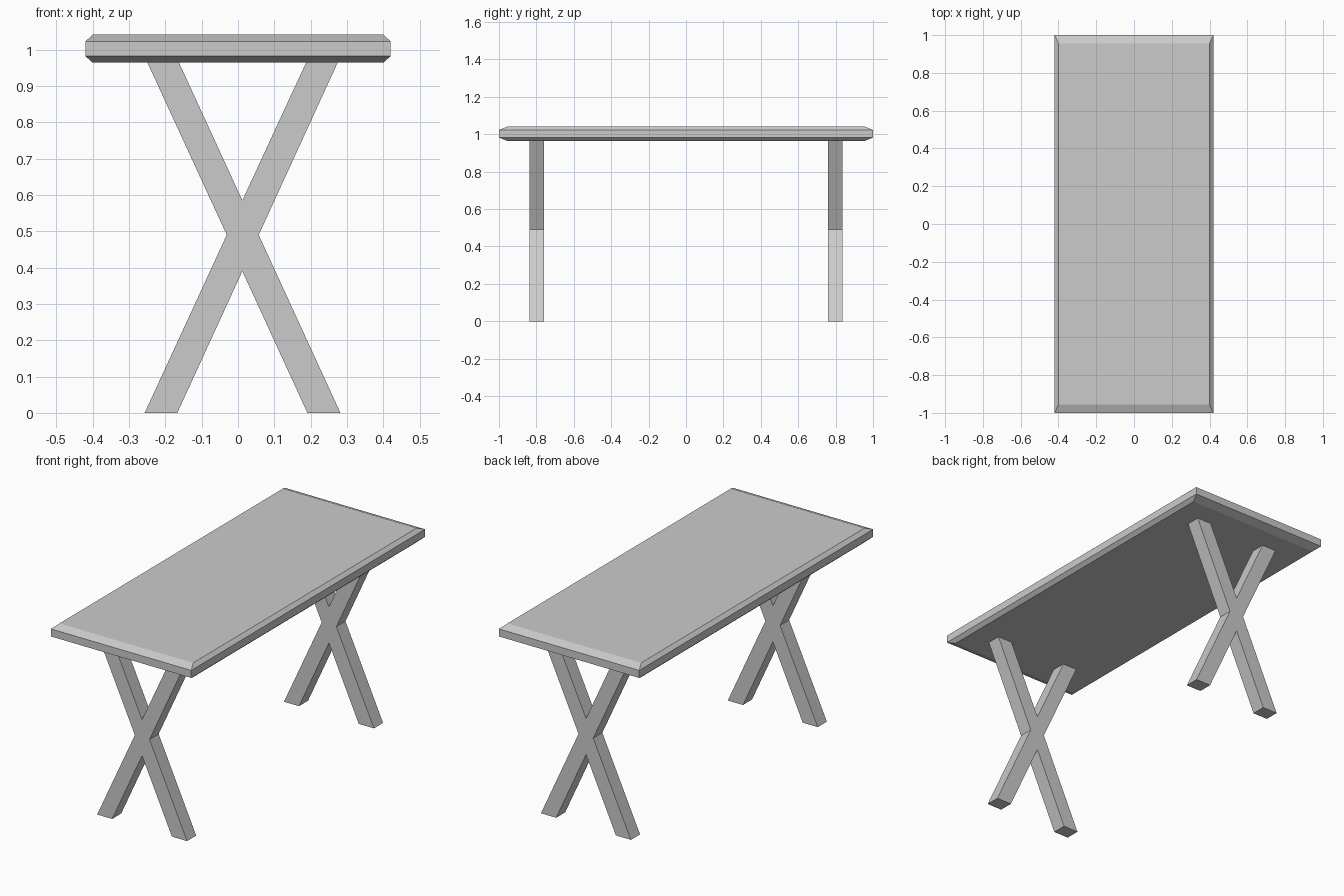
import bpy, bmesh

if "Cube" in bpy.data.objects:
    bpy.data.objects.remove(bpy.data.objects["Cube"])


def make_object(name, bm):
    bmesh.ops.recalc_face_normals(bm, faces=bm.faces)
    mesh = bpy.data.meshes.new(name)
    bm.to_mesh(mesh)
    bm.free()
    obj = bpy.data.objects.new(name, mesh)
    bpy.context.collection.objects.link(obj)
    return obj


# Tabletop: stacked rectangles give the chamfered upper and lower rims
bm = bmesh.new()
rings = []
for x, y, z in [(0.40, 0.955, 0.964), (0.42, 1.0, 0.982),
                (0.42, 1.0, 1.023), (0.40, 0.955, 1.041)]:
    rings.append([bm.verts.new((sx * x, sy * y, z))
                  for sx, sy in [(-1, -1), (1, -1), (1, 1), (-1, 1)]])
bm.faces.new(rings[0])
bm.faces.new(rings[-1])
for low, high in zip(rings, rings[1:]):
    for i in range(4):
        j = (i + 1) % 4
        bm.faces.new((low[i], low[j], high[j], high[i]))
make_object("tabletop", bm)

# X-shaped trestle: outline in x/z, extruded along y, slightly off centre
outline = [(-0.257, 0), (-0.167, 0), (0.012, 0.39), (0.191, 0), (0.282, 0),
           (0.057, 0.49), (0.277, 0.97), (0.19, 0.97), (0.012, 0.585),
           (-0.165, 0.97), (-0.252, 0.97), (-0.031, 0.49)]
bm = bmesh.new()
face = bm.faces.new([bm.verts.new((x, -0.838, z)) for x, z in outline])
geom = bmesh.ops.extrude_face_region(bm, geom=[face])["geom"]
bmesh.ops.translate(bm, vec=(0, 0.078, 0),
                    verts=[v for v in geom if isinstance(v, bmesh.types.BMVert)])
legs = make_object("crossed_legs", bm)

# Mirror the trestle to the other end of the table
mirror = legs.modifiers.new("other_end", 'MIRROR')
mirror.use_axis = (False, True, False)
